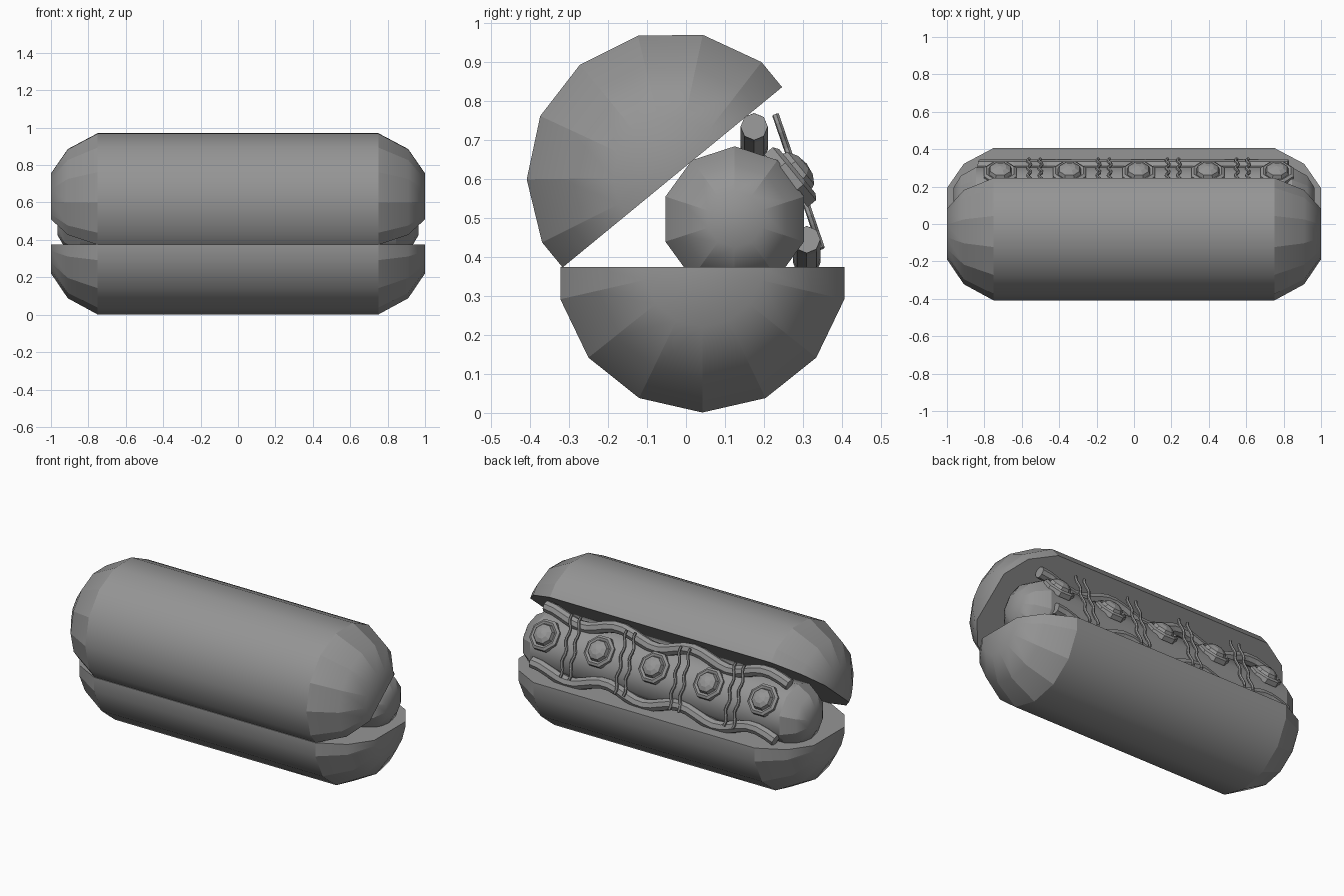
import bpy, bmesh, math
from mathutils import Vector

if "Cube" in bpy.data.objects:
    bpy.data.objects.remove(bpy.data.objects["Cube"])

TAU = math.tau
grey = bpy.data.materials.new("dark_grey")
grey.diffuse_color = (0.3, 0.3, 0.3, 1)
grey.use_nodes = True
grey.node_tree.nodes["Principled BSDF"].inputs["Base Color"].default_value = grey.diffuse_color


def add_object(name, data):
    data.materials.append(grey)
    ob = bpy.data.objects.new(name, data)
    bpy.context.collection.objects.link(ob)
    return ob


def finish(name, bm):
    bmesh.ops.recalc_face_normals(bm, faces=bm.faces)
    me = bpy.data.meshes.new(name)
    bm.to_mesh(me)
    bm.free()
    return add_object(name, me)


def capsule(name, centre, section, half_rings, flat_side=False):
    """Loft a unit section [(angle, factor)] along x; flat caps at both ends."""
    cy, cz = centre
    stations = [(-x, r) for x, r in half_rings] + half_rings[::-1]
    bm = bmesh.new()
    rings = [[bm.verts.new((x, cy + r * f * math.cos(a), cz + r * f * math.sin(a)))
              for a, f in section] for x, r in stations]
    n, body = len(section), len(half_rings) - 1
    for i in range(len(rings) - 1):
        for j in range(n):
            k = (j + 1) % n
            face = bm.faces.new((rings[i][j], rings[i][k], rings[i + 1][k], rings[i + 1][j]))
            face.smooth = not (flat_side and k == 0)
    for ring in (rings[0], rings[-1]):
        bm.faces.new(ring).smooth = True
    # smooth long body; the rounded ends are creased into wedges
    for i in range(len(rings)):
        for j in range(n):
            if i in (body, body + 1):
                bm.edges.get((rings[i][j], rings[i][(j + 1) % n])).smooth = False
            if i < len(rings) - 1 and i != body:
                bm.edges.get((rings[i][j], rings[i + 1][j])).smooth = False
    return finish(name, bm)


def half_section(apex):
    """Half of a 14-sided polygon, cut through the middle of two edges."""
    step = TAU / 14
    apothem = math.cos(step / 2)
    return ([(apex - TAU / 4, apothem)] + [(apex + k * step, 1) for k in range(-3, 4)]
            + [(apex + TAU / 4, apothem)])


def tube(name, points, radius, resolution):
    cu = bpy.data.curves.new(name, 'CURVE')
    cu.dimensions = '3D'
    cu.bevel_depth = radius
    cu.bevel_resolution = resolution
    cu.use_fill_caps = True
    sp = cu.splines.new('POLY')
    sp.points.add(len(points) - 1)
    for p, co in zip(sp.points, points):
        p.co = (*co, 1)
    sp.use_smooth = False
    return add_object(name, cu)


# Bun halves
bun_rings = [(1.0, 0.154), (0.91, 0.287), (0.75, 0.374)]
capsule("bottom_bun", (0.042, 0.375), half_section(-TAU / 4), bun_rings, True)
tilt = math.radians(39.4)
capsule("top_bun", (-0.035, 0.605), half_section(tilt + TAU / 4), bun_rings, True)

# Sausage
capsule("sausage", (0.125, 0.4975), [(TAU / 4 + k * TAU / 10, 1) for k in range(10)],
        [(0.965, 0.073), (0.925, 0.14), (0.845, 0.187)])

# Wavy sauce strips above and below the toppings
for name, y, z in (("upper_sauce", 0.175, 0.705), ("lower_sauce", 0.31, 0.415)):
    n = 28
    pts = [(0.825 - 1.65 * i / n, y, z + 0.03 * math.cos(TAU * 3.3 * i / n)) for i in range(n + 1)]
    tube(name, pts, 0.035, 2)

# Thin wavy strands in pairs across the sausage
top, bottom = Vector((0, 0.23, 0.765)), Vector((0, 0.348, 0.422))
for i in range(4):
    for j, side in enumerate((-1, 1)):
        x = -0.53 + 0.37 * i + 0.03 * side
        pts = [top.lerp(bottom, t / 16) + Vector((x + 0.008 * math.sin(TAU * 3 * t / 16), 0, 0))
               for t in range(17)]
        tube(f"thin_strand_{i}_{j}", pts, 0.009, 1)

# Eight-sided topping slices with a raised dome
profile = [(0.095, -0.02), (0.095, 0.008), (0.08, 0.018), (0.066, 0.01),
           (0.058, 0.03), (0.033, 0.044)]
for i in range(5):
    bm = bmesh.new()
    rings = [[bm.verts.new((r * math.cos((k + 0.5) * TAU / 8), r * math.sin((k + 0.5) * TAU / 8), h))
              for k in range(8)] for r, h in profile]
    for a, b in zip(rings, rings[1:]):
        for k in range(8):
            bm.faces.new((a[k], a[(k + 1) % 8], b[(k + 1) % 8], b[k]))
    tip = bm.verts.new((0, 0, 0.049))
    for k in range(8):
        bm.faces.new((rings[-1][k], rings[-1][(k + 1) % 8], tip))
    bm.faces.new(rings[0])
    ob = finish(f"topping_{i}", bm)
    ob.location = (-0.715 + 0.37 * i, 0.272, 0.609)
    ob.rotation_euler = (tilt - TAU / 4, 0, 0)
